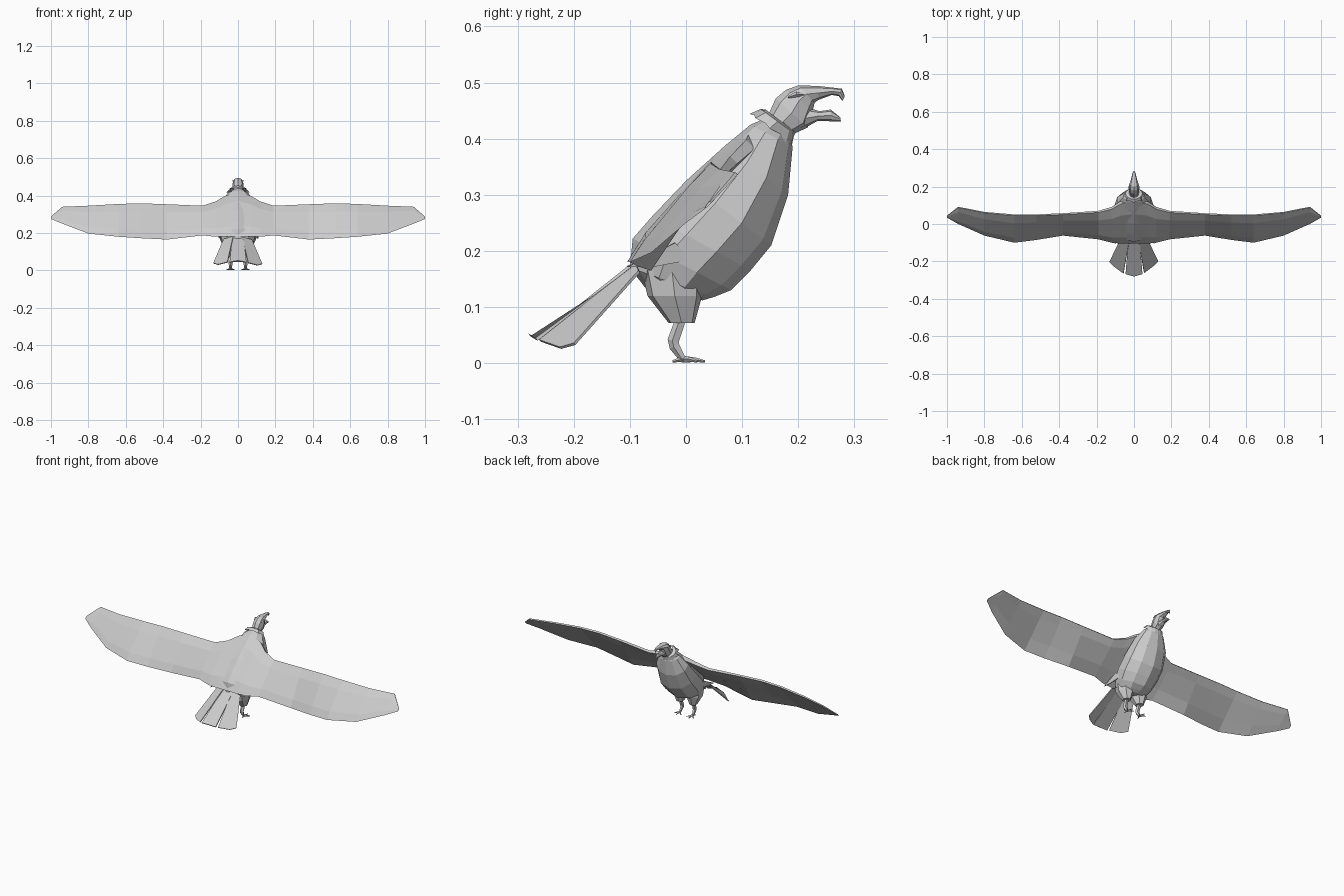
import bpy, bmesh, math
from mathutils import Vector

cube = bpy.data.objects.get("Cube")
if cube:
    bpy.data.objects.remove(cube, do_unlink=True)

grey = bpy.data.materials.new("plain grey")
grey.use_nodes = True
COLOR = (0.6, 0.6, 0.6, 1)
grey.diffuse_color = COLOR
grey.node_tree.nodes["Principled BSDF"].inputs["Base Color"].default_value = COLOR


def finish(name, bm):
    bmesh.ops.recalc_face_normals(bm, faces=bm.faces)
    mesh = bpy.data.meshes.new(name)
    bm.to_mesh(mesh)
    bm.free()
    mesh.materials.append(grey)
    obj = bpy.data.objects.new(name, mesh)
    bpy.context.collection.objects.link(obj)
    return obj


def loft(name, rings, caps=True):
    """Skin a list of closed rings with equal point counts."""
    bm = bmesh.new()
    rows = [[bm.verts.new(p) for p in ring] for ring in rings]
    n = len(rows[0])
    for a, b in zip(rows, rows[1:]):
        for i in range(n):
            j = (i + 1) % n
            bm.faces.new((a[i], a[j], b[j], b[i]))
    if caps:
        bm.faces.new(rows[0])
        bm.faces.new(rows[-1])
    return finish(name, bm)


def profile_loft(name, stations, sides):
    """Oval rings spanning a back point and a belly point (y, z) with a half width."""
    rings = []
    for by, bz, fy, fz, w in stations:
        back, front = Vector((0, by, bz)), Vector((0, fy, fz))
        mid, half = (back + front) / 2, (back - front) / 2
        angles = [2 * math.pi * i / sides for i in range(sides)]
        rings.append([mid + half * math.cos(a) + Vector((w * math.sin(a), 0, 0)) for a in angles])
    return loft(name, rings)


def tube(name, path, radii, sides=5):
    pts = [Vector(p) for p in path]
    rings = []
    for i, p in enumerate(pts):
        d = (pts[min(i + 1, len(pts) - 1)] - pts[max(i - 1, 0)]).normalized()
        u = d.cross(Vector((1, 0.1, 0.05))).normalized()
        v = d.cross(u)
        angles = [2 * math.pi * k / sides for k in range(sides)]
        rings.append([p + radii[i] * (u * math.cos(a) + v * math.sin(a)) for a in angles])
    return loft(name, rings)


def plate(name, outline, thickness):
    """Thin slab from an outline, thickened along its normal."""
    bm = bmesh.new()
    face = bm.faces.new([bm.verts.new(p) for p in outline])
    face.normal_update()
    push = face.normal * thickness
    new = bmesh.ops.extrude_face_region(bm, geom=[face])["geom"]
    bmesh.ops.translate(bm, vec=push, verts=[g for g in new if isinstance(g, bmesh.types.BMVert)])
    return finish(name, bm)


# Body, neck to vent
profile_loft("body", [
    (.15, .44, .185, .41, .03),
    (.115, .425, .19, .385, .06),
    (.07, .388, .182, .30, .095),
    (.0, .325, .152, .21, .11),
    (-.06, .262, .115, .165, .11),
    (-.095, .222, .08, .13, .10),
    (-.10, .17, .05, .118, .085),
    (-.06, .118, .03, .112, .055),
], 10)

# Head with hooked upper beak
profile_loft("head", [
    (.14, .43, .19, .40, .035),
    (.15, .45, .195, .41, .026),
    (.16, .472, .217, .42, .029),
    (.178, .487, .226, .45, .028),
    (.20, .495, .229, .464, .024),
    (.235, .494, .236, .469, .017),
    (.262, .491, .26, .478, .011),
    (.278, .489, .272, .476, .008),
    (.283, .476, .279, .467, .003),
], 8)
profile_loft("lower_beak", [
    (.213, .457, .203, .414, .02),
    (.238, .449, .235, .432, .014),
    (.258, .452, .258, .431, .01),
    (.275, .438, .276, .431, .003),
], 8)

# Ragged neck ruff: a skirt with alternating long and short points
inner, middle, outer = [], [], []
SIDES = 16
for i in range(SIDES):
    a = 2 * math.pi * i / SIDES
    c, s = math.cos(a), math.sin(a)
    point = i % 2 == 0
    inner.append((.027 * s, .168 + .026 * c, .432 - .02 * c))
    middle.append((.045 * s, .163 + .03 * c, .431 - .022 * c))
    r = .061 if point else .046
    drop = .022 if point and c > 0.3 else 0
    outer.append((r * s, .155 + .036 * c - (.006 if point else 0), .418 - .026 * c - drop))
loft("neck_ruff", [inner, middle, outer, middle], caps=False)

# Wings: one span of airfoil sections, x, leading y z, trailing y z, thickness
half_span = [
    (0, .125, .415, -.105, .18, .022),
    (.07, .115, .39, -.105, .18, .022),
    (.12, .085, .362, -.10, .18, .018),
    (.19, .066, .341, -.082, .187, .013),
    (.38, .054, .35, -.062, .165, .010),
    (.52, .048, .355, -.085, .172, .010),
    (.64, .048, .352, -.10, .18, .009),
    (.80, .062, .343, -.062, .197, .008),
    (.94, .090, .338, .0, .25, .006),
    (1.0, .044, .287, .034, .275, .003),
]
span = [(-s[0], *s[1:]) for s in half_span[:0:-1]] + half_span
NORMAL = Vector((0, -.7, .7))
AIRFOIL = [(0, .5), (.25, 1), (.8, .7), (1, 0), (.7, -.2), (.2, -.6), (0, -.5)]
wing_rings = []
for x, ly, lz, ty, tz, t in span:
    lead, trail = Vector((x, ly, lz)), Vector((x, ty, tz))
    wing_rings.append([lead.lerp(trail, f) + NORMAL * t * h for f, h in AIRFOIL])
loft("wings", wing_rings)

# Tail: a middle feather and a pair of outer feathers
plate("tail_middle", [(-.03, -.085, .18), (.03, -.085, .18), (.045, -.268, .045),
                      (0, -.281, .053), (-.045, -.268, .045)], .006)
for side, label in ((1, "left"), (-1, "right")):
    def flip(points):
        return [(side * x, y, z) for x, y, z in points]

    plate("tail_" + label, flip([(.025, -.09, .178), (.075, -.085, .165), (.13, -.2, .036),
                                 (.105, -.225, .029), (.055, -.262, .042)]), .005)

    # Flank feathers under the wing root
    plate("flank_feather_" + label, flip([(.09, .01, .185), (.10, -.02, .215),
                                          (.105, -.105, .172), (.10, -.06, .172)]), .005)

    # Feathered thigh tapering to a ragged cuff
    thigh = []
    for y, z, rx, ry in ((-.025, .165, .045, .055), (-.02, .12, .042, .05), (-.008, .072, .02, .024)):
        angles = [2 * math.pi * k / 7 for k in range(7)]
        thigh.append([(side * .042 + rx * math.cos(a), y + ry * math.sin(a), z) for a in angles])
    loft("thigh_" + label, thigh)

    # Shank with backward ankle, then toes
    tube("shank_" + label, flip([(.042, -.008, .08), (.04, -.022, .04), (.04, -.02, .03), (.04, -.005, .006)]),
         [.010, .011, .010, .006])
    for n, (tx, ty) in enumerate([(.018, .02), (.04, .034), (.062, .02), (.045, -.024)]):
        tube("toe_%s_%d" % (label, n), flip([(.04, -.004, .007), ((.04 + tx) / 2, ty * .5, .006), (tx, ty, .003)]),
             [.006, .004, .002], 4)

    # Brow ridge over the eye
    tube("brow_" + label, flip([(.024, .182, .474), (.026, .197, .479), (.02, .216, .478)]),
         [.002, .005, .002], 4)
